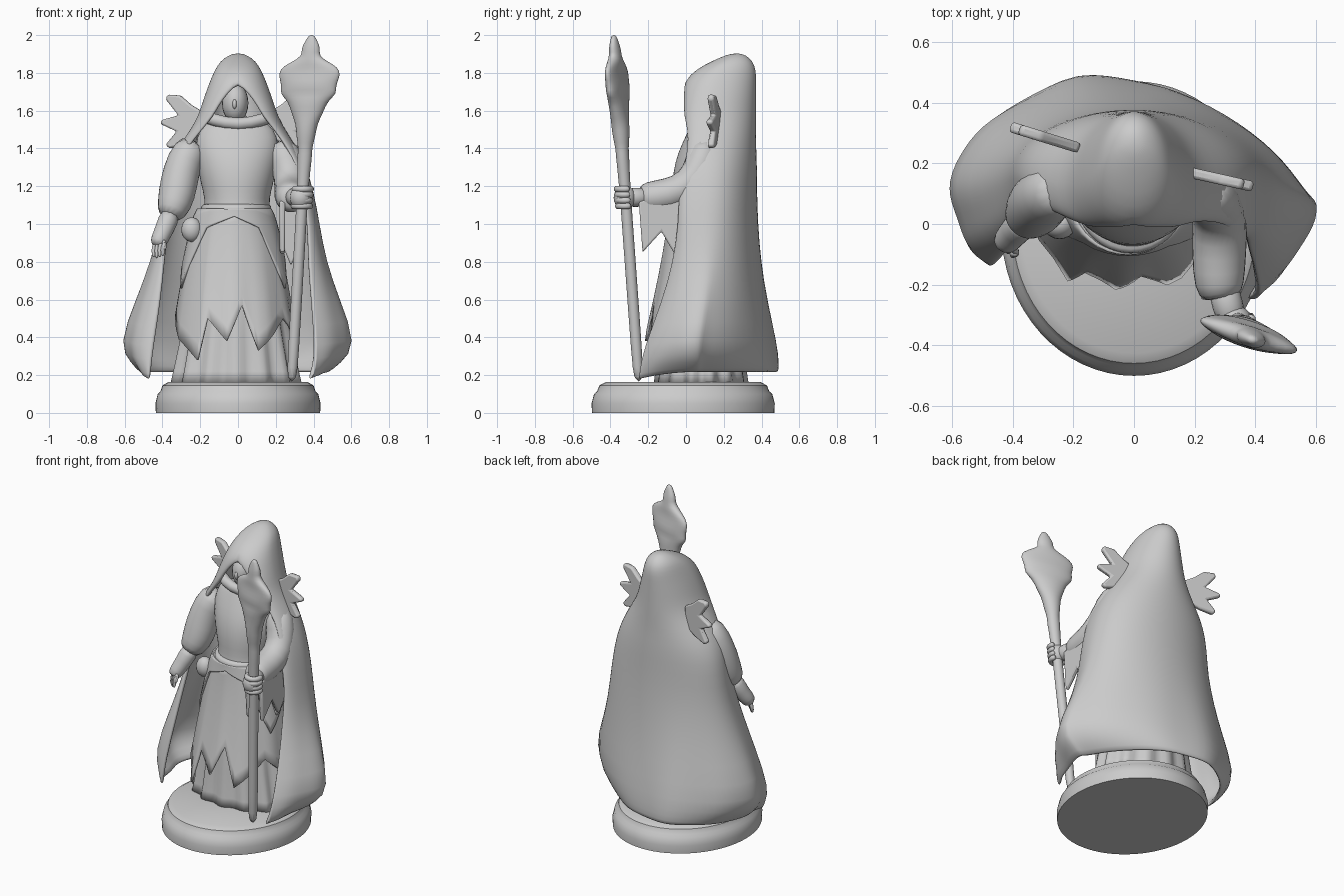
import bpy, bmesh
from math import sin, cos, pi, radians, exp
from mathutils import Vector, Matrix

cube = bpy.data.objects.get("Cube")
if cube:
    bpy.data.objects.remove(cube)

stone = bpy.data.materials.new("pale_grey")
stone.use_nodes = True
stone.diffuse_color = (0.6, 0.6, 0.6, 1)
stone.node_tree.nodes["Principled BSDF"].inputs["Base Color"].default_value = (0.6, 0.6, 0.6, 1)


def finish(name, bm, subsurf=0, thick=0, angle=180):
    bmesh.ops.remove_doubles(bm, verts=bm.verts, dist=0.0005)
    bmesh.ops.recalc_face_normals(bm, faces=bm.faces)
    mesh = bpy.data.meshes.new(name)
    bm.to_mesh(mesh)
    bm.free()
    mesh.materials.append(stone)
    ob = bpy.data.objects.new(name, mesh)
    bpy.context.collection.objects.link(ob)
    bpy.ops.object.select_all(action='DESELECT')
    ob.select_set(True)
    bpy.context.view_layer.objects.active = ob
    bpy.ops.object.shade_smooth_by_angle(angle=radians(angle))
    if thick:
        m = ob.modifiers.new("Thickness", 'SOLIDIFY')
        m.thickness, m.offset = thick, 0
    if subsurf:
        m = ob.modifiers.new("Smooth", 'SUBSURF')
        m.levels = m.render_levels = subsurf
    return ob


def skin(name, rings, closed=True, caps=True, **kw):
    """Join successive rings of points with quads."""
    bm = bmesh.new()
    rows = [[bm.verts.new(p) for p in r] for r in rings]
    n = len(rows[0])
    for a, b in zip(rows, rows[1:]):
        for i in range(n if closed else n - 1):
            j = (i + 1) % n
            bm.faces.new((a[i], a[j], b[j], b[i]))
    if closed and caps:
        bm.faces.new(rows[0])
        bm.faces.new(rows[-1])
    return finish(name, bm, **kw)


def ring(cx, cy, z, rx, ry, n=24, yaw=0, folds=0, depth=0):
    pts = []
    for i in range(n):
        a = 2 * pi * i / n
        k = 1 + depth * cos(folds * a)
        p = Matrix.Rotation(yaw, 3, 'Z') @ Vector((rx * k * sin(a), -ry * k * cos(a), 0))
        pts.append(p + Vector((cx, cy, z)))
    return pts


def limb(name, path, n=10, **kw):
    """Round tube through (x, y, z, radius) stations."""
    pts = [Vector(p[:3]) for p in path]
    rings = []
    for i, p in enumerate(pts):
        d = pts[min(i + 1, len(pts) - 1)] - pts[max(i - 1, 0)]
        q = d.to_track_quat('Z', 'Y')
        rings.append([p + q @ Vector((path[i][3] * cos(2 * pi * k / n),
                                      path[i][3] * sin(2 * pi * k / n), 0)) for k in range(n)])
    return skin(name, rings, subsurf=1, **kw)


def ball(name, loc, size):
    bm = bmesh.new()
    bmesh.ops.create_uvsphere(bm, u_segments=20, v_segments=12, radius=1,
                              matrix=Matrix.Translation(loc) @ Matrix.Diagonal((*size, 1)))
    return finish(name, bm)


def plate(name, outline, thick, matrix):
    """Flat outline (u, v), thickened and softened."""
    bm = bmesh.new()
    f = bm.faces.new([bm.verts.new((u, 0, v)) for u, v in outline])
    up = bmesh.ops.extrude_face_region(bm, geom=[f])
    bmesh.ops.translate(bm, vec=(0, thick, 0),
                        verts=[g for g in up['geom'] if isinstance(g, bmesh.types.BMVert)])
    bmesh.ops.translate(bm, vec=(0, -thick / 2, 0), verts=bm.verts)
    bmesh.ops.transform(bm, matrix=matrix, verts=bm.verts)
    ob = finish(name, bm, angle=40)
    b = ob.modifiers.new("Soft", 'BEVEL')
    b.width, b.segments = thick * 0.3, 2
    return ob


# Plinth
skin("plinth", [ring(0, -0.015, z, r, r * 1.11, 64) for z, r in
                ((0, .435), (.05, .437), (.1, .425), (.115, .41), (.145, .4), (.163, .37))], angle=35)

# Hooded cloak: z, half width, y of widest point, back y, front edge x, front edge y
cloak = [(.215, .46, .06, .455, .38, -.25), (.27, .53, .06, .455, .4, -.24),
         (.36, .62, .06, .45, .41, -.22), (.6, .525, .1, .41, .39, -.12),
         (.8, .455, .12, .385, .37, -.06), (1, .42, .12, .37, .37, -.03),
         (1.17, .39, .13, .365, .34, -.03), (1.3, .35, .13, .365, .31, 0),
         (1.4, .3, .13, .36, .26, .02), (1.5, .235, .13, .36, .19, .02),
         (1.57, .2, .13, .36, .13, 0), (1.63, .18, .13, .36, .1, 0), (1.69, .16, .14, .36, .055, 0),
         (1.75, .138, .15, .36, 0, 0), (1.81, .112, .18, .36, 0, .06),
         (1.855, .085, .23, .345, 0, .15), (1.885, .04, .26, .31, 0, .22), (1.893, 0, .27, .27, 0, .27)]
# Right side of the lower rows: half width, y of widest point, front edge x and y
cloak_right = [(.5, .12, .47, -.13), (.55, .13, .46, -.13), (.62, .14, .45, -.12), (.525, .14, .41, -.08),
               (.45, .15, .39, -.02), (.4, .16, .37, .04), (.385, .17, .35, .08), (.36, .17, .32, .08),
               (.31, .15, .27, .06)]
rings = []
for n, (z, *left) in enumerate(cloak):
    low = max(0, 1 - z / 0.9)
    row = []
    for i in range(-18, 19):
        side, t = (-1 if i < 0 else 1), abs(i) / 18 * pi
        w, wy, by, ex, ey = left
        if side < 0 and n < len(cloak_right):
            w, wy, ex, ey = cloak_right[n]
        e = 1 + 1.6 * low if side > 0 else 1
        if t <= pi / 2:
            x, y = w * sin(t), wy + (by - wy) * max(0, cos(t)) ** e
            y += .07 * low * exp(-((side * x + .2) / .14) ** 2)
        else:
            x, y = ex + (w - ex) * max(0, sin(t)) ** e, wy - (ey - wy) * cos(t)
        k = 1 + .02 * low * cos(i * 1.3) * sin(t)
        row.append((side * x * k, y * k, z - .05 * low * max(0, -cos(t)) ** 2))
    rings.append(row)
skin("hooded_cloak", rings, closed=False, thick=.024, subsurf=1)

# Pleated underskirt and torso
skin("underskirt", [ring(-.01, .08, z, rx, ry, 84, folds=14, depth=d) for z, rx, ry, d in
                    ((.16, .34, .24, .045), (.22, .325, .23, .05), (.4, .29, .22, .04),
                     (.6, .25, .2, .02), (.9, .18, .16, 0))])
skin("torso", [ring(-.005, .1, z, rx, ry) for z, rx, ry in
               ((1.02, .19, .19), (1.07, .178, .18), (1.13, .17, .17), (1.22, .195, .175),
                (1.33, .215, .16), (1.42, .225, .125), (1.5, .2, .085), (1.56, .14, .06))], subsurf=1)
skin("belt", [ring(-.01, .1, z, r, r + .01, 32) for z, r in
              ((1.05, .175), (1.06, .19), (1.1, .187), (1.11, .17))], subsurf=1)


def tunic(name, hem, grow):
    """Flared skirt layer whose jagged hem runs through (degrees from front, z)."""
    columns = []
    for (a0, z0), (a1, z1) in zip(hem, hem[1:] + [(hem[0][0] + 360, hem[0][1])]):
        columns += [(radians(a0 + (a1 - a0) * k / 4), z0 + (z1 - z0) * k / 4) for k in range(4)]
    rows = []
    for s in range(10):
        row = []
        for a, end in columns:
            z = 1.08 + (end - 1.08) * s / 9
            u = (1.08 - z) / .78
            k = 1 + .025 * u * cos(11 * a)
            rx, ry = .18 + .155 * u ** .7 + grow, .185 + .145 * u ** 1.3 + grow
            row.append((-.02 + rx * k * sin(a), .1 - ry * k * cos(a), z))
        rows.append(row)
    skin(name, rows, caps=False, thick=.014, angle=60)


tunic("jagged_tunic", [(-180, .5), (-150, .4), (-120, .55), (-90, .5), (-34, .28), (-27, .5),
                       (-7, .38), (8, .57), (23, .33), (57, .5), (75, .42), (100, .58), (140, .42)], 0)
tunic("side_panels", [(-180, .8), (-110, .85), (-75, .66), (-40, .98), (0, 1.04),
                      (35, .98), (65, .66), (100, .85)], .01)

# Head, neck and cowl
ball("head", (-.015, .09, 1.64), (.07, .085, .105))
ball("nose", (-.018, .012, 1.635), (.012, .016, .026))
limb("neck", [(0, .12, 1.48, .06), (0, .11, 1.6, .06)])
limb("cowl", [(-.19, .1, 1.575, .035), (-.13, .045, 1.55, .035), (0, .03, 1.52, .035),
              (.13, .045, 1.55, .035), (.19, .1, 1.575, .035)])

# Lowered right arm
limb("right_sleeve", [(-.22, .12, 1.44, .085), (-.285, .1, 1.34, .1), (-.315, .07, 1.21, .105),
                      (-.335, .04, 1.1, .095), (-.37, 0, 1.03, .065)], 14)
limb("right_forearm", [(-.35, .02, 1.07, .065), (-.39, -.02, .97, .052),
                       (-.415, -.05, .92, .05), (-.43, -.07, .88, .04)])
for i in range(4):
    x, y = -.445 + .016 * i, -.055 - .014 * i
    limb("right_finger", [(x + .01, y, .905, .017), (x - .005, y, .86, .016),
                          (x, y - .012, .815 + .006 * abs(i - 1), .011)], 6)
limb("right_thumb", [(-.4, -.075, .92, .016), (-.385, -.095, .885, .014), (-.39, -.105, .86, .009)], 6)

# Raised left arm with hanging sleeve
limb("left_sleeve", [(.21, .12, 1.44, .085), (.265, .08, 1.32, .095), (.285, .03, 1.2, .095),
                     (.28, -.1, 1.15, .092), (.28, -.21, 1.14, .085), (.29, -.25, 1.14, .06)], 14)
limb("left_forearm", [(.29, -.2, 1.145, .055), (.31, -.27, 1.14, .055), (.325, -.33, 1.14, .05)])
turn = Matrix.Rotation(pi / 2, 4, 'Z')
drape = [(-.25, 1.12), (-.23, .85), (-.13, .96), (-.06, .84), (.04, .98), (.05, 1.18)]
for x, t in ((.235, .03), (.335, .03)):
    plate("hanging_sleeve", drape, t, Matrix.Translation((x, 0, 0)) @ turn)
plate("sleeve_lining", [(.23, 1.16), (.23, .9), (.28, .78), (.34, .9), (.34, 1.16)], .03,
      Matrix.Translation((0, .01, 0)))


# Staff with flattened leafy head
def staff_ring(z, rx, ry):
    return ring(.275 + .0575 * z, -.238 - .072 * z, z, rx, ry, 16, -.31)


skin("staff", [staff_ring(*r) for r in
               ((.16, .026, .026), (.3, .03, .03), (.8, .03, .03), (1.25, .03, .03), (1.35, .042, .036),
                (1.4, .036, .034), (1.46, .052, .045), (1.53, .058, .048), (1.59, .09, .045),
                (1.65, .11, .05), (1.69, .165, .04), (1.73, .15, .05), (1.79, .18, .036),
                (1.83, .16, .034), (1.86, .1, .036), (1.89, .045, .032), (1.93, .055, .03),
                (1.97, .032, .02), (2.002, .014, .012))], subsurf=1)
ball("left_hand", (.332, -.325, 1.14), (.058, .058, .065))
for i in range(4):
    z = 1.095 + .03 * i
    cx, cy = .275 + .0575 * z, -.238 - .072 * z
    limb("left_finger", [(cx + .046 * cos(a), cy + .046 * sin(a), z, .02)
                         for a in (k * pi / 5 for k in range(4, 12))], 6)

# Feathered shoulder spikes
spikes = [(0, 1.59), (.07, 1.63), (.13, 1.68), (.2, 1.685), (.21, 1.66), (.14, 1.575), (.235, 1.55),
          (.24, 1.53), (.15, 1.49), (.21, 1.42), (.19, 1.4), (.1, 1.42), (0, 1.46)]
for name, x, y, yaw in (("left_shoulder_spikes", .16, .175, -.22), ("right_shoulder_spikes", -.18, .25, pi - .3)):
    plate(name, spikes, .035, Matrix.Translation((x, y, 0)) @ Matrix.Rotation(yaw, 4, 'Z'))

# Belt pouch
ball("pouch", (-.245, .0, .97), (.055, .05, .065))
